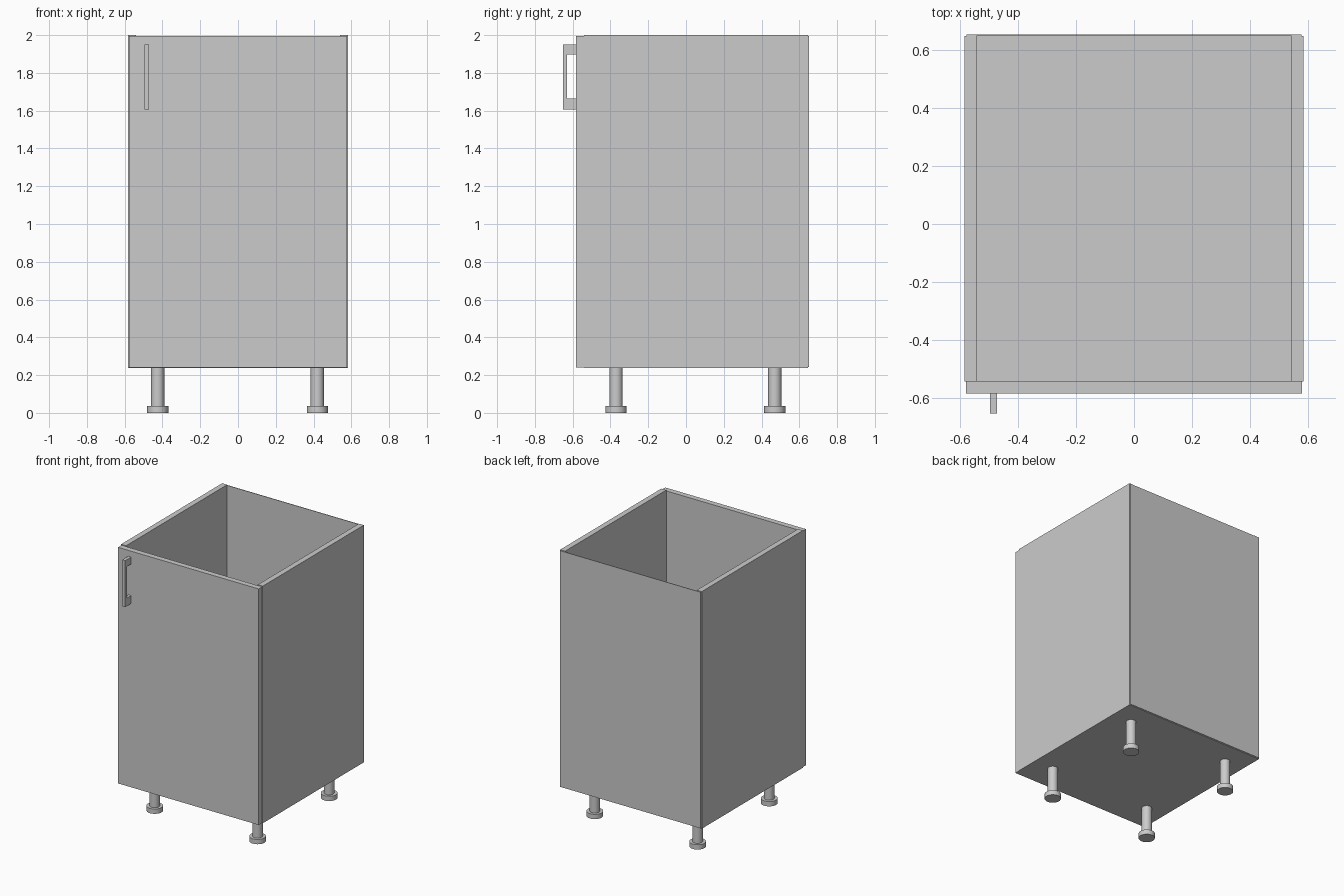
import bpy, bmesh
from mathutils import Matrix, Vector

if "Cube" in bpy.data.objects:
    bpy.data.objects.remove(bpy.data.objects["Cube"])


def add_mesh(name, bm):
    mesh = bpy.data.meshes.new(name)
    bm.to_mesh(mesh)
    bm.free()
    obj = bpy.data.objects.new(name, mesh)
    bpy.context.collection.objects.link(obj)
    return obj


def box(name, x, y, z):
    """Box from (min, max) ranges on each axis."""
    bm = bmesh.new()
    size = [r[1] - r[0] for r in (x, y, z)]
    mid = Vector([(r[0] + r[1]) / 2 for r in (x, y, z)])
    bmesh.ops.create_cube(bm, size=1, matrix=Matrix.Translation(mid) @ Matrix.Diagonal((*size, 1)))
    return add_mesh(name, bm)


def cylinder(name, x, y, radius, z0, z1):
    bm = bmesh.new()
    bmesh.ops.create_cone(bm, cap_ends=True, segments=32, radius1=radius, radius2=radius,
                          depth=z1 - z0, matrix=Matrix.Translation((x, y, (z0 + z1) / 2)))
    obj = add_mesh(name, bm)
    bpy.ops.object.select_all(action='DESELECT')
    obj.select_set(True)
    bpy.context.view_layer.objects.active = obj
    bpy.ops.object.shade_smooth_by_angle()
    return obj


# Carcass: open-topped, side panels, floor and thin back
BASE, TOP = 0.238, 2.0
box("left_side_panel", (-0.582, -0.541), (-0.541, 0.646), (BASE, TOP))
box("right_side_panel", (0.541, 0.582), (-0.541, 0.646), (BASE, TOP))
box("bottom_panel", (-0.541, 0.541), (-0.541, 0.646), (BASE, BASE + 0.041))
box("back_panel", (-0.576, 0.576), (0.646, 0.651), (BASE + 0.005, TOP - 0.005))

# Door
box("door", (-0.578, 0.578), (-0.582, -0.541), (BASE + 0.002, TOP - 0.006))

# Handle: C-shaped profile in y/z, extruded across x
profile = [(-0.582, 1.605), (-0.651, 1.605), (-0.651, 1.95), (-0.582, 1.95),
           (-0.582, 1.898), (-0.63, 1.898), (-0.63, 1.664), (-0.582, 1.664)]
bm = bmesh.new()
face = bm.faces.new([bm.verts.new((-0.495, y, z)) for y, z in profile])
ext = bmesh.ops.extrude_face_region(bm, geom=[face])
bmesh.ops.translate(bm, vec=(0.024, 0, 0),
                    verts=[g for g in ext["geom"] if isinstance(g, bmesh.types.BMVert)])
bmesh.ops.recalc_face_normals(bm, faces=bm.faces)
add_mesh("door_handle", bm)

# Four legs with wider feet
for depth, y in (("front", -0.37), ("back", 0.47)):
    for side, x in (("left", -0.425), ("right", 0.42)):
        cylinder(f"{depth}_{side}_leg", x, y, 0.035, 0.036, BASE)
        cylinder(f"{depth}_{side}_foot", x, y, 0.056, 0.0, 0.036)
